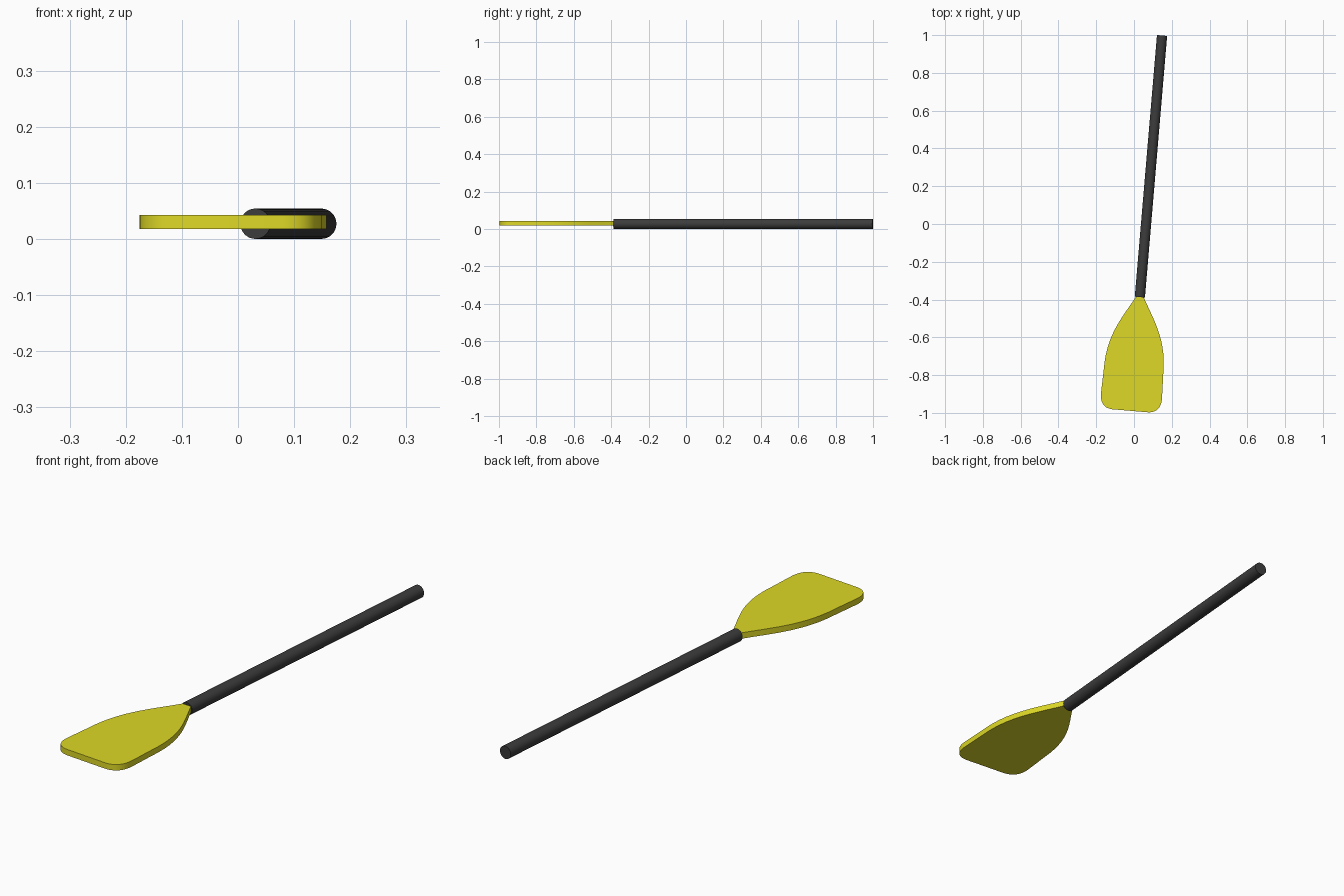
import bpy
import bmesh
import math
from mathutils import Vector, Matrix
from mathutils.geometry import interpolate_bezier

cube = bpy.data.objects.get("Cube")
if cube:
    bpy.data.objects.remove(cube, do_unlink=True)

JOINT = Vector((0.031, -0.387, 0.027))   # where the blade meets the shaft
TILT = math.radians(-4.85)
SHAFT_LENGTH = 1.39
SHAFT_RADIUS = 0.027
BLADE_THICKNESS = 0.025


def material(name, color):
    mat = bpy.data.materials.new(name)
    mat.use_nodes = True
    mat.diffuse_color = color
    mat.node_tree.nodes["Principled BSDF"].inputs["Base Color"].default_value = color
    return mat


def add_part(name, bm, mat, height=0.0):
    bmesh.ops.recalc_face_normals(bm, faces=bm.faces)
    mesh = bpy.data.meshes.new(name)
    bm.to_mesh(mesh)
    bm.free()
    mesh.materials.append(mat)
    obj = bpy.data.objects.new(name, mesh)
    obj.location = JOINT + Vector((0, 0, height))
    obj.rotation_euler.z = TILT
    bpy.context.collection.objects.link(obj)
    bpy.ops.object.select_all(action='DESELECT')
    obj.select_set(True)
    bpy.context.view_layer.objects.active = obj
    bpy.ops.object.shade_smooth_by_angle(angle=math.radians(35))


def bezier(steps, *points):
    return interpolate_bezier(*[Vector((x, y, 0)) for x, y in points], steps)


# Shaft: a plain round rod along local y
bm = bmesh.new()
bmesh.ops.create_cone(
    bm, cap_ends=True, segments=32, radius1=SHAFT_RADIUS, radius2=SHAFT_RADIUS,
    depth=SHAFT_LENGTH,
    matrix=Matrix.Translation((0, SHAFT_LENGTH / 2, 0)) @ Matrix.Rotation(math.pi / 2, 4, 'X'))
add_part("shaft", bm, material("dark_grey", (0.045, 0.045, 0.045, 1)))

# Blade: half outline from neck to tip, mirrored and extruded
side = bezier(14, (0.018, 0.005), (0.085, -0.12), (0.16, -0.21), (0.158, -0.4))
corner = bezier(10, (0.162, -0.52), (0.163, -0.565), (0.148, -0.599), (0.10, -0.604))
half = side + corner
outline = half + [Vector((-p.x, p.y, 0)) for p in reversed(half)]

bm = bmesh.new()
face = bm.faces.new([bm.verts.new(p - Vector((0, 0, BLADE_THICKNESS / 2))) for p in outline])
top = bmesh.ops.extrude_face_region(bm, geom=[face])
bmesh.ops.translate(
    bm, vec=(0, 0, BLADE_THICKNESS),
    verts=[v for v in top["geom"] if isinstance(v, bmesh.types.BMVert)])
add_part("blade", bm, material("yellow", (0.73, 0.69, 0.02, 1)), height=0.003)
